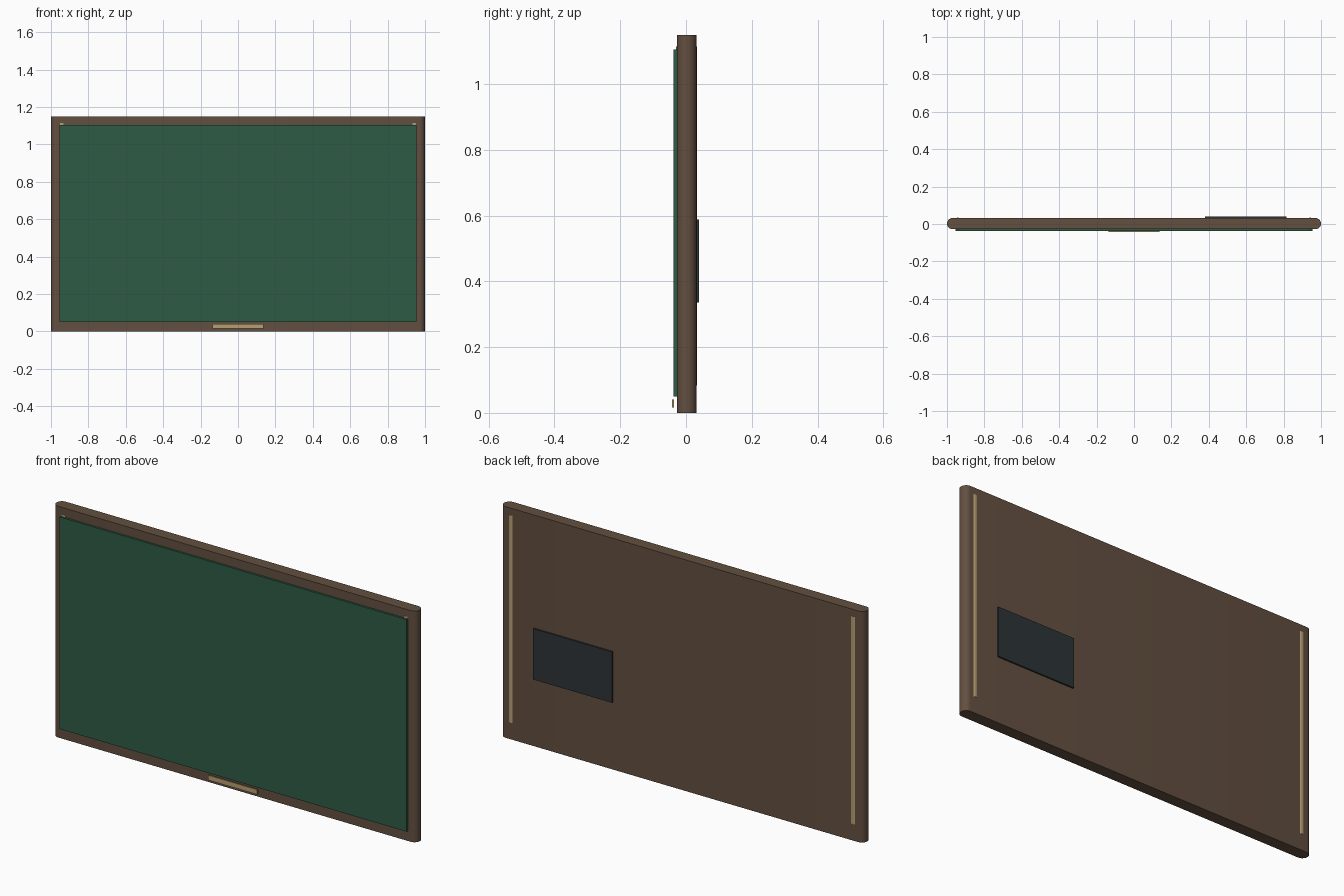
import bpy, bmesh, math

if "Cube" in bpy.data.objects:
    bpy.data.objects.remove(bpy.data.objects["Cube"])


def material(name, rgb):
    m = bpy.data.materials.new(name)
    m.diffuse_color = (*rgb, 1.0)
    m.use_nodes = True
    m.node_tree.nodes["Principled BSDF"].inputs["Base Color"].default_value = m.diffuse_color
    return m


brown = material("brown_wood", (0.125, 0.078, 0.051))
green = material("board_green", (0.027, 0.105, 0.060))
gold = material("pale_gold", (0.47, 0.35, 0.17))
dark = material("dark_slate", (0.026, 0.034, 0.037))


def finish(name, bm, mat, smooth=False):
    bmesh.ops.recalc_face_normals(bm, faces=bm.faces)
    me = bpy.data.meshes.new(name)
    bm.to_mesh(me)
    bm.free()
    me.materials.append(mat)
    ob = bpy.data.objects.new(name, me)
    bpy.context.collection.objects.link(ob)
    if smooth:
        bpy.context.view_layer.objects.active = ob
        ob.select_set(True)
        bpy.ops.object.shade_smooth_by_angle(angle=math.radians(30))
        ob.select_set(False)
    return ob


def prism(name, outline, z0, z1, mat, smooth=False):
    """Extrude an xy outline from z0 up to z1."""
    bm = bmesh.new()
    face = bm.faces.new([bm.verts.new((x, y, z0)) for x, y in outline])
    geo = bmesh.ops.extrude_face_region(bm, geom=[face])["geom"]
    bmesh.ops.translate(bm, vec=(0, 0, z1 - z0),
                        verts=[v for v in geo if isinstance(v, bmesh.types.BMVert)])
    return finish(name, bm, mat, smooth)


def box(name, x0, x1, y0, y1, z0, z1, mat):
    return prism(name, [(x0, y0), (x1, y0), (x1, y1), (x0, y1)], z0, z1, mat)


def arc(cx, cy, r, a0, a1, n):
    return [(cx + r * math.cos(math.radians(a0 + (a1 - a0) * i / n)),
             cy + r * math.sin(math.radians(a0 + (a1 - a0) * i / n))) for i in range(n + 1)]


# Slab with fully rounded left and right edges
R, CY = 0.030, 0.002
prism("board_body", arc(1 - R, CY, R, -90, 90, 16) + arc(-1 + R, CY, R, 90, 270, 16),
      0, 1.15, brown, True)

# Green writing surface on the front
box("writing_surface", -0.955, 0.955, -0.038, -0.0275, 0.05, 1.105, green)

# Small plate on the lower front edge
box("front_plate", -0.137, 0.135, -0.042, -0.036, 0.017, 0.041, gold)

# Dark panel on the back
box("back_panel", 0.38, 0.815, 0.031, 0.040, 0.335, 0.588, dark)

# Vertical rods near each end, just breaking through the slab faces
for side, label in ((-1, "left"), (1, "right")):
    prism(label + "_rod", arc(side * 0.942, CY, 0.0318, 0, 360 - 360 / 32, 31),
          0.083, 1.115, gold, True)
